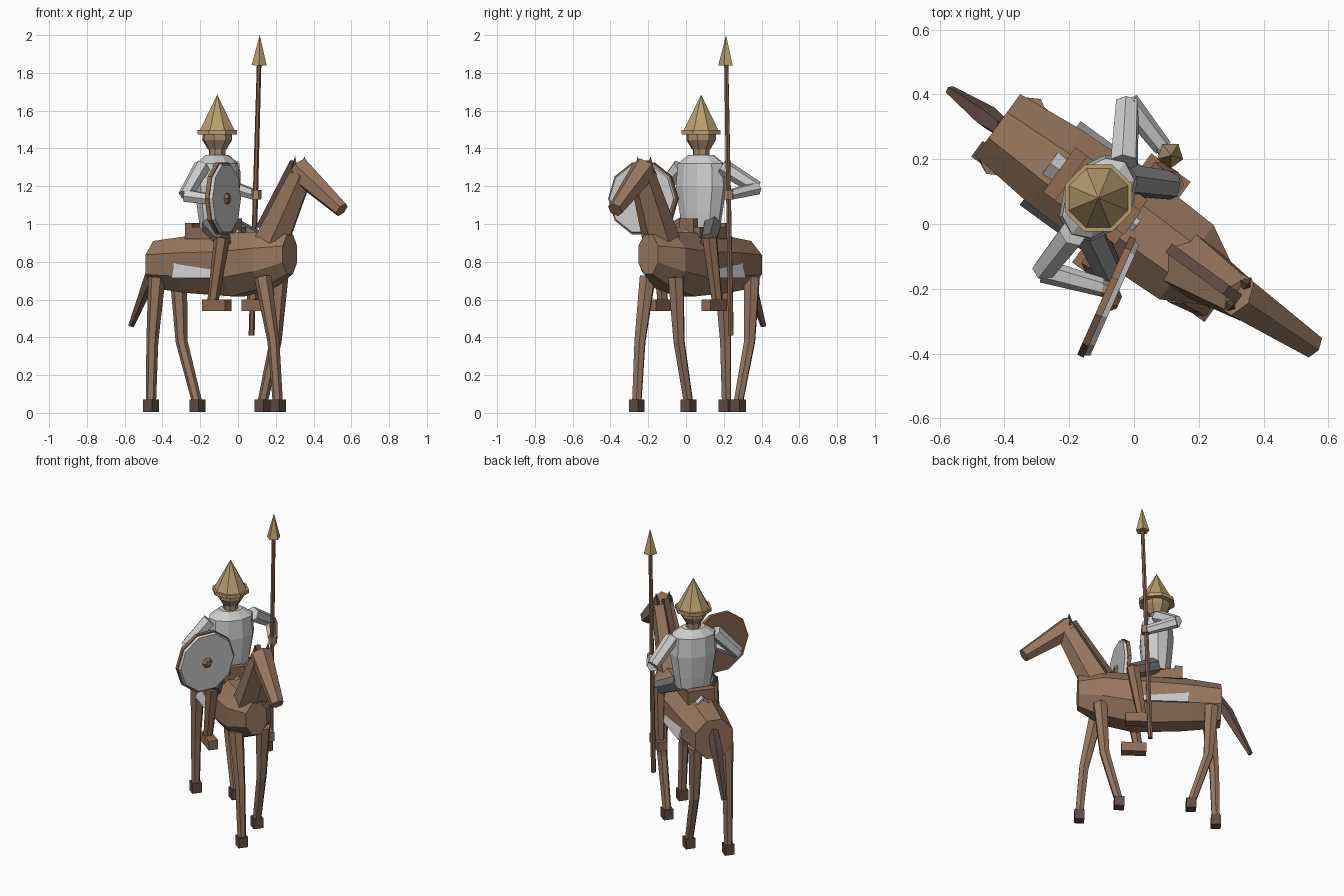
import bpy, bmesh, math
from mathutils import Vector

if "Cube" in bpy.data.objects:
    bpy.data.objects.remove(bpy.data.objects["Cube"])

HEADING = math.radians(-36)
CA, SA = math.cos(HEADING), math.sin(HEADING)


def L(u, v, z):
    """Point given as forward / left / up of the horse -> world."""
    return Vector((u * CA - v * SA, u * SA + v * CA, z))


def W(x, y, z):
    return Vector((x, y, z))


def material(name, rgb):
    m = bpy.data.materials.new(name)
    m.diffuse_color = (*rgb, 1)
    m.use_nodes = True
    m.node_tree.nodes["Principled BSDF"].inputs["Base Color"].default_value = m.diffuse_color
    return m


COAT = material("brown coat", (0.31, 0.185, 0.115))
HAIR = material("dark brown hair", (0.125, 0.075, 0.06))
HOOF = material("hoof brown", (0.12, 0.075, 0.062))
STEEL = material("light steel", (0.62, 0.62, 0.62))
IRON = material("dark iron", (0.16, 0.16, 0.16))
GOLD = material("tan bronze", (0.48, 0.34, 0.16))
WOOD = material("spear wood", (0.22, 0.12, 0.075))
LEATHER = material("leather", (0.28, 0.155, 0.09))
SKIN = material("skin", (0.40, 0.26, 0.16))


def loft(name, rings, mat):
    """Skin a closed, flat shaded solid over rings of equal vertex count."""
    bm = bmesh.new()
    rows = [[bm.verts.new(p) for p in r] for r in rings]
    n = len(rows[0])
    for a, b in zip(rows, rows[1:]):
        for i in range(n):
            j = (i + 1) % n
            bm.faces.new((a[i], a[j], b[j], b[i]))
    bm.faces.new(rows[0])
    bm.faces.new(rows[-1])
    bmesh.ops.remove_doubles(bm, verts=bm.verts, dist=0.0001)
    bmesh.ops.recalc_face_normals(bm, faces=bm.faces)
    me = bpy.data.meshes.new(name)
    bm.to_mesh(me)
    bm.free()
    me.materials.append(mat)
    ob = bpy.data.objects.new(name, me)
    bpy.context.collection.objects.link(ob)
    return ob


def limb(name, pts, radii, mat, sides=6, turn=0.0):
    """Tapered tube along a path."""
    rings = []
    for i, p in enumerate(pts):
        d = (pts[min(i + 1, len(pts) - 1)] - pts[max(i - 1, 0)]).normalized()
        ref = L(0, 1, 0) if abs(d.dot(L(0, 1, 0))) < 0.9 else Vector((0, 0, 1))
        a = (ref - d * ref.dot(d)).normalized()
        b = d.cross(a)
        rings.append([p + (a * math.cos(t) + b * math.sin(t)) * radii[i]
                      for t in (2 * math.pi * k / sides + turn for k in range(sides))])
    return loft(name, rings, mat)


def stack(name, levels, mat, u=0, v=0, sides=8, turn=math.pi / 8):
    """Upright turned solid; levels are (z, radius along u, radius along v)."""
    loft(name, [[L(u + ru * math.cos(t), v + rv * math.sin(t), z)
                 for t in (2 * math.pi * k / sides + turn for k in range(sides))]
                for z, ru, rv in levels], mat)


def box(name, u0, u1, v0, v1, z0, z1, mat):
    loft(name, [[L(u0, v0, z), L(u1, v0, z), L(u1, v1, z), L(u0, v1, z)] for z in (z0, z1)], mat)


# Horse body: octagonal sections (u, centre z, half width, half height)
K = 1 / math.cos(math.pi / 8)
loft("horse_body", [[L(u, w * K * math.cos(t), zc + h * K * math.sin(t))
                     for t in (math.pi / 8 + k * math.pi / 4 for k in range(8))]
                    for u, zc, w, h in ((-0.52, 0.785, 0.118, 0.125), (-0.30, 0.785, 0.14, 0.15),
                                        (0.0, 0.785, 0.15, 0.168), (0.2, 0.81, 0.142, 0.15),
                                        (0.34, 0.84, 0.065, 0.105))], COAT)

# Neck, head, ears, mane, tail
limb("horse_neck", [L(0.22, 0, 0.91), L(0.41, 0.01, 1.27)], [0.1, 0.068], COAT, 6, math.pi / 6)
limb("horse_head", [L(0.385, 0.01, 1.29), L(0.665, 0.02, 1.075)], [0.072, 0.042], COAT, 6, math.pi / 6)
for side, s in (("left", 1), ("right", -1)):
    limb("horse_ear_" + side, [L(0.39, 0.012 + 0.04 * s, 1.27), L(0.395, 0.013 + 0.042 * s, 1.36)],
         [0.028, 0.0], HAIR, 4)
loft("mane", [[L(u, v, z) for u, z in ((0.13, 0.99), (0.35, 1.335), (0.41, 1.30), (0.19, 0.95))]
              for v in (-0.014, 0.02)], HAIR)
limb("tail", [L(-0.5, 0, 0.84), L(-0.56, 0, 0.74), L(-0.7, 0, 0.46)], [0.03, 0.038, 0.016], HAIR, 5)

# Horse legs: hip, knee and hoof positions along the body
for name, v, top, knee, foot in (("front_leg_right", -0.087, 0.225, 0.295, 0.324),
                                 ("front_leg_left", 0.087, 0.21, 0.183, 0.096),
                                 ("rear_leg_right", -0.097, -0.46, -0.49, -0.499),
                                 ("rear_leg_left", 0.097, -0.46, -0.44, -0.336)):
    limb(name, [L(top, v, 0.72), L(knee, v, 0.38), L(foot, v, 0.05)], [0.046, 0.032, 0.027], COAT)
    box(name + "_hoof", foot - 0.03, foot + 0.03, v - 0.03, v + 0.03, 0.005, 0.07, HOOF)

# Saddle cloth and saddle
half = [(0.16, 0.715), (0.12, 0.86), (0.0, 0.972)]
outer = half + [(-v, z) for v, z in half[1::-1]]
inner = [(v * 0.93, z - (0.012 if abs(v) < 0.15 else 0)) for v, z in reversed(outer)]
loft("saddle_cloth", [[L(u, v, z) for v, z in outer + inner] for u in (-0.32, 0.01)], STEEL)
box("saddle_seat", -0.27, -0.01, -0.085, 0.085, 0.92, 0.985, LEATHER)
box("saddle_cantle", -0.285, -0.24, -0.085, 0.085, 0.92, 1.005, LEATHER)
box("saddle_pommel", -0.04, -0.005, -0.045, 0.045, 0.92, 1.03, LEATHER)

# Rider legs
for side, s in (("left", 1), ("right", -1)):
    limb("thigh_" + side, [L(-0.12, 0.085 * s, 0.995), L(0.03, 0.168 * s, 0.91)], [0.052, 0.045], IRON)
    limb("shin_" + side, [L(0.018, 0.168 * s, 0.93), L(-0.035, 0.178 * s, 0.59)], [0.042, 0.03], LEATHER)
    box("boot_" + side, -0.085, 0.065, 0.178 * s - 0.03, 0.178 * s + 0.03, 0.54, 0.6, LEATHER)

# Rider torso, neck, head
RU = -0.136
stack("torso", [(0.975, 0.08, 0.11), (1.06, 0.092, 0.125), (1.2, 0.105, 0.148),
                (1.32, 0.095, 0.138), (1.365, 0.055, 0.075)], STEEL, RU, 0, 10, 0.3)
stack("rider_neck", [(1.35, 0.045, 0.045), (1.41, 0.045, 0.045)], SKIN, RU)
stack("rider_head", [(1.395, 0.05, 0.05), (1.445, 0.082, 0.08), (1.49, 0.08, 0.08)], SKIN, RU)

# Helmet
TURN = math.radians(13.5)
stack("helmet_brim", [(1.475, 0.112, 0.112), (1.497, 0.112, 0.112)], GOLD, RU, 0, 8, TURN)
stack("helmet_cone", [(1.495, 0.1, 0.1), (1.685, 0, 0)], GOLD, RU, 0, 8, TURN)

# Arms
for name, a, b, c in (("spear_arm", W(-0.03, 0.19, 1.305), W(-0.02, 0.375, 1.19), W(0.09, 0.235, 1.155)),
                      ("shield_arm", W(-0.19, -0.03, 1.305), W(-0.28, -0.145, 1.15), W(-0.1, -0.195, 1.125))):
    limb(name + "_upper", [a, b], [0.045, 0.038], STEEL)
    limb(name + "_lower", [b, c], [0.037, 0.029], STEEL)
limb("spear_hand", [W(0.096, 0.225, 1.13), W(0.098, 0.225, 1.18)], [0.027, 0.027], SKIN)
limb("shield_hand", [W(-0.11, -0.195, 1.125), W(-0.075, -0.205, 1.125)], [0.026, 0.026], SKIN)

# Spear
limb("spear_shaft", [W(0.072, 0.238, 0.41), W(0.112, 0.213, 1.86)], [0.016, 0.012], WOOD)
limb("spear_tip", [W(0.112, 0.213, 1.84), W(0.115, 0.212, 2.0)], [0.042, 0.0], GOLD, 5)

# Round shield: leather back and rim, steel face, bronze boss
C, N = W(-0.078, -0.228, 1.135), W(0.914, -0.405, 0.0)
limb("shield_back", [C - N * 0.018, C + N * 0.004], [0.2, 0.2], LEATHER, 10)
limb("shield_face", [C + N * 0.004, C + N * 0.02], [0.192, 0.186], STEEL, 10)
limb("shield_boss", [C + N * 0.019, C + N * 0.036], [0.036, 0.02], LEATHER, 6)
